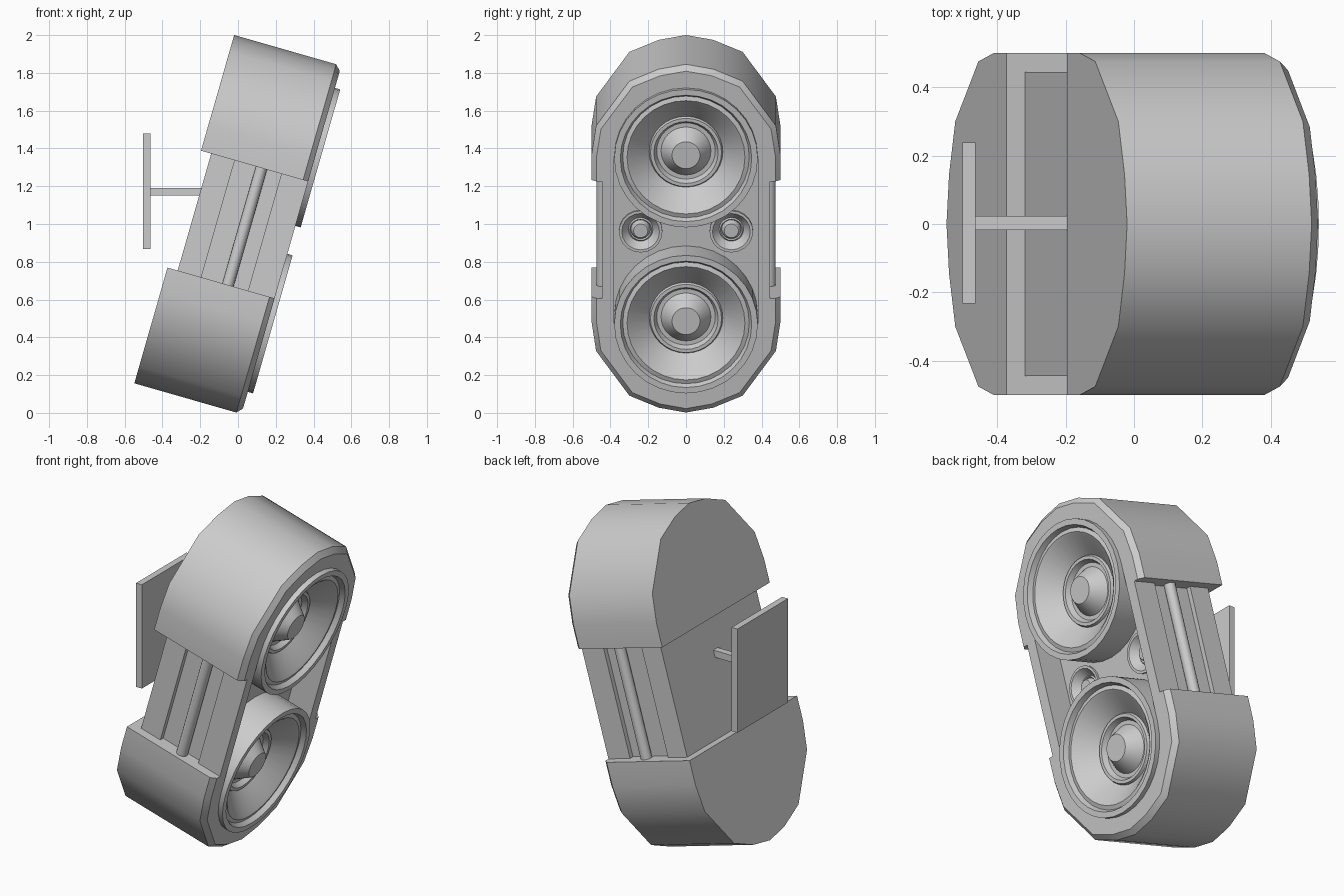
import bpy, bmesh
from math import sin, cos, pi, radians
from mathutils import Matrix, Vector

if "Cube" in bpy.data.objects:
    bpy.data.objects.remove(bpy.data.objects["Cube"])

# local frame: x = depth towards the drivers, y = width, z = along the cabinet
TILT = Matrix.Translation((0, 0, 0.997)) @ Matrix.Rotation(radians(16), 4, 'Y')
FORWARD = TILT.to_3x3() @ Vector((1, 0, 0))


def finish(name, bm, tilt=True, smooth=0, face_front=False):
    bmesh.ops.recalc_face_normals(bm, faces=bm.faces)
    if tilt:
        bm.transform(TILT)
    me = bpy.data.meshes.new(name)
    bm.to_mesh(me)
    bm.free()
    # open shells: the last face must look forwards
    if face_front and me.polygons[-1].normal.dot(FORWARD) < 0:
        me.flip_normals()
    ob = bpy.data.objects.new(name, me)
    bpy.context.collection.objects.link(ob)
    bpy.ops.object.select_all(action='DESELECT')
    bpy.context.view_layer.objects.active = ob
    ob.select_set(True)
    if smooth:
        bpy.ops.object.shade_smooth_by_angle(angle=radians(smooth))
    return ob


def loft(bm, rings, start=True, end=True):
    """Join equal-length closed rings of points; optionally cap the ends."""
    vr = [[bm.verts.new(p) for p in r] for r in rings]
    n = len(vr[0])
    for a, b in zip(vr, vr[1:]):
        for i in range(n):
            j = (i + 1) % n
            bm.faces.new((a[i], a[j], b[j], b[i]))
    if start:
        bm.faces.new(vr[0][::-1])
    if end:
        bm.faces.new(vr[-1])


def drop_faces(bm, axis, value):
    for f in list(bm.faces):
        if all(abs(v.co[axis] - value) < 1e-5 for v in f.verts):
            bm.faces.remove(f)


def circle(r, x, y, z, n):
    return [(x, y + r * cos(2 * pi * i / n), z + r * sin(2 * pi * i / n)) for i in range(n)]


def driver(name, profile, y, z, n):
    """Lathe a (radius, depth) profile, open at the hidden rear edge."""
    bm = bmesh.new()
    loft(bm, [circle(r, x, y, z, n) for r, x in profile], start=False)
    finish(name, bm, smooth=32, face_front=True)


def sheet(name, loops):
    """Flat panel: first loop is the outline, the rest are openings."""
    bm = bmesh.new()
    edges = []
    for loop in loops:
        vs = [bm.verts.new(p) for p in loop]
        edges += [bm.edges.new((vs[i - 1], vs[i])) for i in range(len(vs))]
    bmesh.ops.triangle_fill(bm, use_beauty=True, use_dissolve=False, edges=edges, normal=(1, 0, 0))
    finish(name, bm, face_front=True)


def box(name, lo, hi):
    bm = bmesh.new()
    loft(bm, [[(lo[0], lo[1], z), (hi[0], lo[1], z), (hi[0], hi[1], z), (lo[0], hi[1], z)]
              for z in (lo[2], hi[2])])
    finish(name, bm, tilt=False)


WOOFER_Z, WOOFER_R = 0.457, 0.38
TWEETER = (0.24, 0.005)
FRONT, FLOOR = 0.294, 0.14

# end caps: rounded outline, chamfered front edge, open where they meet the middle
half = [(0.5, 0.322), (0.5, 0.46), (0.476, 0.62), (0.3, 0.866), (0.145, 0.932)]
outline = half + [(0, 0.959)] + [(-y, z) for y, z in reversed(half)]
inset = [(y * 0.946, z if z <= 0.46 else 0.46 + (z - 0.46) * 0.94) for y, z in outline]
rim = [(-0.296, 0.5), (0.266, 0.5), (FRONT, 0.473), (FRONT, 0.415), (-0.235, 0.415)]
rim = rim + [(x, -y) for x, y in reversed(rim)]
for s, name in ((1, "upper_end_cap"), (-1, "lower_end_cap")):
    bm = bmesh.new()
    loft(bm, [[(-0.296, y, s * z) for y, z in outline],
              [(0.266, y, s * z) for y, z in outline],
              [(FRONT, y, s * z) for y, z in inset]], end=False)
    drop_faces(bm, 2, s * 0.322)
    bm.faces.new([bm.verts.new((x, y, s * 0.322)) for x, y in rim])
    bmesh.ops.remove_doubles(bm, verts=bm.verts, dist=0.001)
    finish(name, bm, smooth=40)

# middle section with a square groove in each side
side = [(FRONT, 0.445), (0.147, 0.445), (0.147, 0.418), (-0.11, 0.418), (-0.11, 0.445), (-0.24, 0.445)]
section = side + [(x, -y) for x, y in reversed(side)]
bm = bmesh.new()
loft(bm, [[(x, y, z) for x, y in section] for z in (-0.322, 0.322)], start=False, end=False)
drop_faces(bm, 0, FRONT)
finish("middle_section", bm)

# front panel with one long round-ended slot
upper = [(0.445, 0.322)] + inset + [(-0.445, 0.322)]
arc = [(WOOFER_R * cos(pi * i / 16), WOOFER_Z + WOOFER_R * sin(pi * i / 16)) for i in range(17)]
slot = [(y, z) for y, z in arc] + [(-y, -z) for y, z in arc]
sheet("front_panel", [[(FRONT, y, z) for y, z in upper] + [(FRONT, -y, -z) for y, z in upper],
                      [(FRONT, y, z) for y, z in slot]])

# slot walls and floor between the woofers
for s, name in ((1, "slot_wall_right"), (-1, "slot_wall_left")):
    bm = bmesh.new()
    bm.faces.new([bm.verts.new((x, s * WOOFER_R, z)) for x, z in
                  ((FLOOR, -WOOFER_Z), (FRONT, -WOOFER_Z), (FRONT, WOOFER_Z), (FLOOR, WOOFER_Z))][::-s])
    bm.transform(TILT)
    me = bpy.data.meshes.new(name)
    bm.to_mesh(me)
    if me.polygons[0].normal.y * s > 0:
        me.flip_normals()
    bpy.context.collection.objects.link(bpy.data.objects.new(name, me))
sheet("slot_floor", [[(FLOOR, y, z) for y, z in ((WOOFER_R, -WOOFER_Z), (WOOFER_R, WOOFER_Z),
                                                 (-WOOFER_R, WOOFER_Z), (-WOOFER_R, -WOOFER_Z))]]
      + [circle(0.105, FLOOR, s * TWEETER[0], TWEETER[1], 20) for s in (1, -1)])

# side rods lying in the grooves
for s, name in ((1, "side_rod_right"), (-1, "side_rod_left")):
    bm = bmesh.new()
    loft(bm, [[(0.037 + 0.031 * cos(pi * i / 8), s * 0.444 + 0.031 * sin(pi * i / 8), z)
               for i in range(16)] for z in (-0.325, 0.325)])
    finish(name, bm, smooth=32)

# woofers: tall rim, shallow cone, inner ridge, tapered centre plug
woofer = [(WOOFER_R, FLOOR), (WOOFER_R, 0.323), (0.348, 0.323), (0.335, 0.295), (0.312, 0.302),
          (0.298, 0.292), (0.195, 0.195), (0.188, 0.21), (0.17, 0.21), (0.155, 0.18),
          (0.132, 0.18), (0.078, 0.258), (0.074, 0.262)]
driver("upper_woofer", woofer, 0, WOOFER_Z, 32)
driver("lower_woofer", woofer, 0, -WOOFER_Z, 32)

# tweeters
tweeter = [(0.115, 0.135), (0.115, 0.153), (0.1, 0.153), (0.092, 0.143), (0.065, 0.11),
           (0.058, 0.116), (0.052, 0.108), (0.042, 0.135), (0.038, 0.138)]
driver("right_tweeter", tweeter, TWEETER[0], TWEETER[1], 20)
driver("left_tweeter", tweeter, -TWEETER[0], TWEETER[1], 20)

# wall bracket
box("bracket_arm", (-0.48, -0.017, 1.15), (-0.16, 0.023, 1.19))
box("bracket_plate", (-0.502, -0.232, 0.867), (-0.464, 0.238, 1.478))
